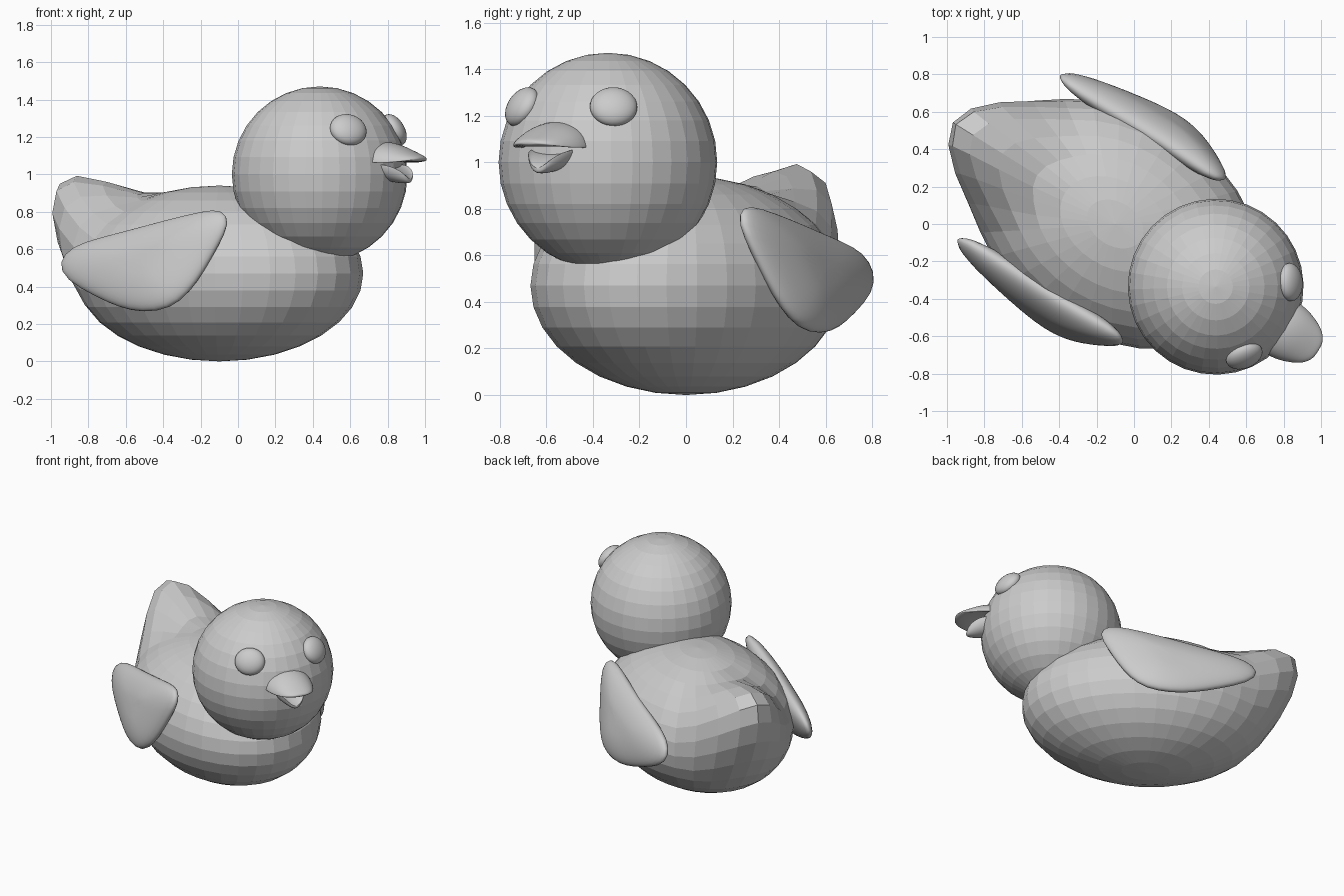
import bpy, bmesh, math
from mathutils import Matrix, Vector

if "Cube" in bpy.data.objects:
    bpy.data.objects.remove(bpy.data.objects["Cube"])

# Local frame: +x is the duck's heading, +y its left side
FRAME = Matrix.Translation((-0.10, 0, 0)) @ Matrix.Rotation(math.radians(-32), 4, 'Z')


def finish(name, bm, smooth=False, subsurf=0):
    bmesh.ops.recalc_face_normals(bm, faces=bm.faces)
    me = bpy.data.meshes.new(name)
    bm.to_mesh(me)
    bm.free()
    ob = bpy.data.objects.new(name, me)
    bpy.context.collection.objects.link(ob)
    ob.matrix_world = FRAME
    for p in me.polygons:
        p.use_smooth = smooth
    if subsurf:
        mod = ob.modifiers.new("Subdivision", 'SUBSURF')
        mod.levels = mod.render_levels = subsurf
    return ob


def ball(center, radii, rot=Matrix()):
    bm = bmesh.new()
    m = Matrix.Translation(center) @ rot @ Matrix.Diagonal((*radii, 1))
    bmesh.ops.create_uvsphere(bm, u_segments=32, v_segments=16, radius=1, matrix=m)
    return bm


def bridge(bm, rings):
    """Skin closed rings of equal length and cap both ends."""
    loops = [[bm.verts.new(p) for p in r] for r in rings]
    n = len(loops[0])
    for a, b in zip(loops, loops[1:]):
        for i in range(n):
            j = (i + 1) % n
            bm.faces.new((a[i], a[j], b[j], b[i]))
    bm.faces.new(loops[0])
    bm.faces.new(loops[-1])


# Body: ellipsoid with the tail pulled up and back by a smooth falloff
bm = ball((0, 0, 0.47), (0.828, 0.597, 0.47))
anchor, pull, reach = Vector((-0.76, 0, 0.65)), Vector((-0.24, 0, 0.30)), 0.48
for v in bm.verts:
    t = max(0, 1 - (v.co - anchor).length / reach)
    v.co += pull * (3 * t * t - 2 * t ** 3)
finish("body", bm)

# Head
head = Vector((0.633, 0, 1.0))
finish("head", ball(head, (0.47, 0.47, 0.47)))

# Eyes: flattened balls facing out of the head
for side, tag in ((1, "left"), (-1, "right")):
    d = Vector((0.325, 0.232 * side, 0.238))
    rot = d.to_track_quat('X', 'Z').to_matrix().to_4x4()
    finish("eye_" + tag, ball(head + d, (0.055, 0.102, 0.092), rot), smooth=True)


# Bill halves: sections of (x, half width, edge z, middle top z, middle bottom z)
def bill(name, sections, n=16):
    bm = bmesh.new()
    rings = []
    for x, w, e, t, b in sections:
        ring = []
        for i in range(n):
            a = 2 * math.pi * i / n
            s = math.sin(a)
            z = e + (t - e) * s if s > 0 else e - (b - e) * s
            ring.append((x, w * math.cos(a), z))
        rings.append(ring)
    bridge(bm, rings)
    finish(name, bm, smooth=True, subsurf=2)


bill("upper_bill", [(0.98, 0.165, 1.055, 1.185, 1.085), (1.09, 0.168, 1.055, 1.175, 1.085),
                    (1.17, 0.142, 1.06, 1.145, 1.07), (1.235, 0.11, 1.072, 1.115, 1.065),
                    (1.27, 0.068, 1.08, 1.10, 1.07), (1.28, 0.03, 1.083, 1.09, 1.077)])
bill("lower_bill", [(0.98, 0.115, 1.06, 1.045, 0.975), (1.08, 0.112, 1.06, 1.04, 0.96),
                    (1.14, 0.092, 1.05, 1.02, 0.95), (1.185, 0.06, 1.02, 0.995, 0.95),
                    (1.205, 0.03, 0.985, 0.975, 0.955)])

# Wings: one outline (x, z) inflated into a lens that leans with the body
outline = [(-0.695, 0.53), (-0.62, 0.615), (-0.45, 0.66), (-0.26, 0.70), (-0.02, 0.755),
           (0.21, 0.805), (0.33, 0.815), (0.39, 0.745), (0.335, 0.62), (0.27, 0.49),
           (0.195, 0.37), (0.09, 0.28), (-0.08, 0.26), (-0.24, 0.285), (-0.41, 0.345),
           (-0.63, 0.435)]
cx, cz = -0.10, 0.54
for side, tag in ((1, "left"), (-1, "right")):
    bm = bmesh.new()
    rings = []
    for k in range(1, 12):
        a = math.pi * k / 12
        s, h = math.sin(a) * 1.01, -math.cos(a) * 0.085
        ring = []
        for x, z in outline:
            x, z = cx + (x - cx) * s, cz + (z - cz) * s
            y = 0.50 + 0.26 * (0.8 - z) + 0.08 * min(0, x) + h
            ring.append((x, side * y, z))
        rings.append(ring)
    bridge(bm, rings)
    finish("wing_" + tag, bm, smooth=True, subsurf=1)
